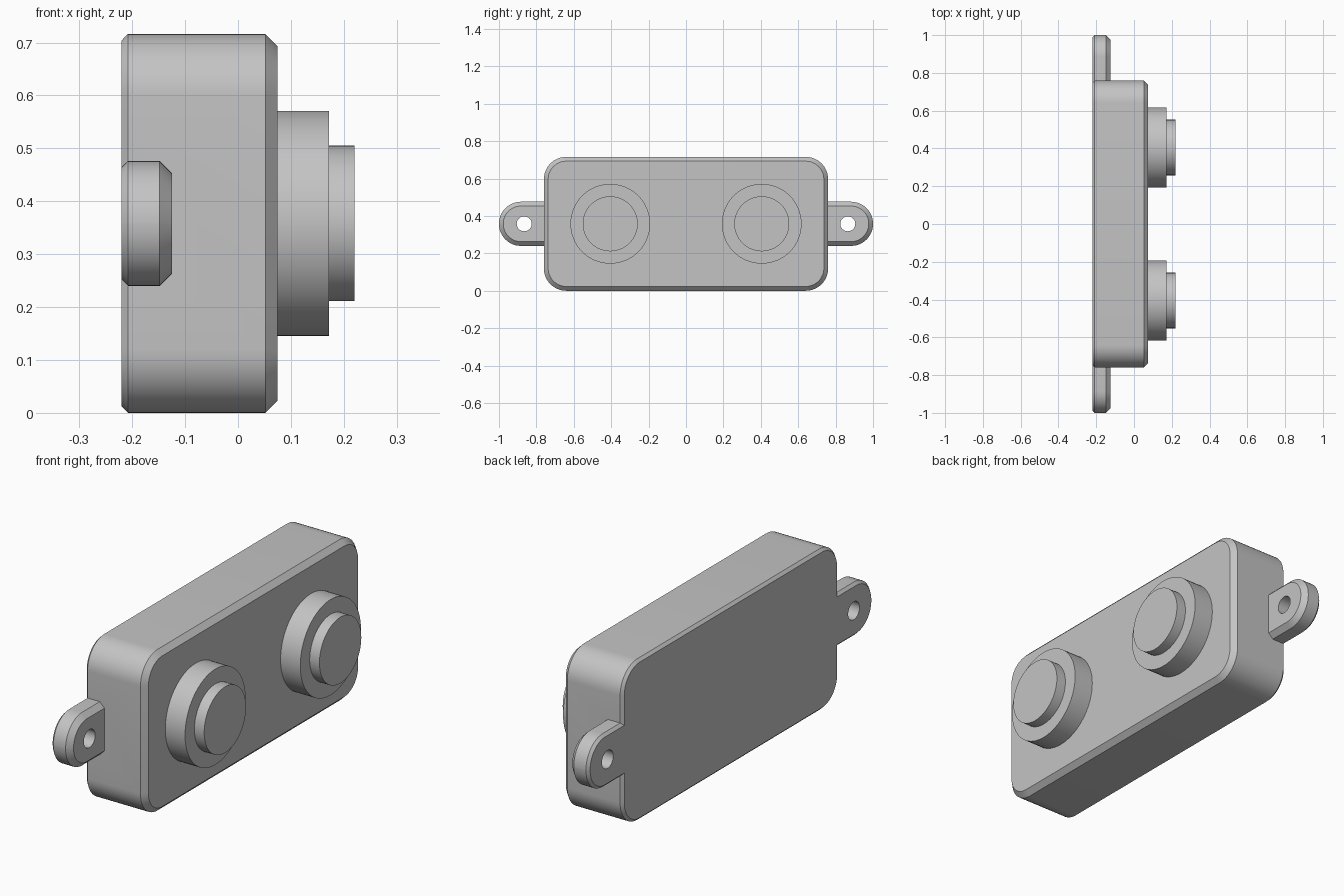
import bpy
import bmesh
from math import cos, sin, pi, radians
from mathutils import Matrix

cube = bpy.data.objects.get("Cube")
if cube:
    bpy.data.objects.remove(cube, do_unlink=True)

MID_Z = 0.358
BACK = -0.22
ARC_STEPS = 12

grey = bpy.data.materials.new("light grey")
grey.use_nodes = True
grey.diffuse_color = (0.55, 0.55, 0.55, 1)
grey.node_tree.nodes["Principled BSDF"].inputs["Base Color"].default_value = grey.diffuse_color


def make_object(name, bm):
    bmesh.ops.recalc_face_normals(bm, faces=bm.faces)
    mesh = bpy.data.meshes.new(name)
    bm.to_mesh(mesh)
    bm.free()
    mesh.materials.append(grey)
    obj = bpy.data.objects.new(name, mesh)
    bpy.context.collection.objects.link(obj)
    return obj


def select_only(obj):
    bpy.ops.object.select_all(action="DESELECT")
    obj.select_set(True)
    bpy.context.view_layer.objects.active = obj


def rounded_outline(half_y, half_z, radius):
    """Rounded rectangle in the y-z plane."""
    points = []
    for quarter, (sy, sz) in enumerate([(1, 1), (-1, 1), (-1, -1), (1, -1)]):
        for i in range(ARC_STEPS + 1):
            a = (quarter + i / ARC_STEPS) * pi / 2
            points.append((sy * (half_y - radius) + radius * cos(a),
                           sz * (half_z - radius) + radius * sin(a)))
    return points


def chamfered_block(name, y, half_y, half_z, radius, front, back_cut=0.012, front_cut=0.023):
    """Rounded slab standing on the back plane, chamfered at both ends."""
    sections = [(BACK, back_cut), (BACK + back_cut, 0),
                (front - front_cut, 0), (front, front_cut)]
    bm = bmesh.new()
    rings = []
    for x, inset in sections:
        outline = rounded_outline(half_y - inset, half_z - inset, radius - inset)
        rings.append([bm.verts.new((x, y + py, MID_Z + pz)) for py, pz in outline])
    for a, b in zip(rings, rings[1:]):
        for i in range(len(a)):
            j = (i + 1) % len(a)
            bm.faces.new((a[i], a[j], b[j], b[i]))
    bm.faces.new(rings[0])
    bm.faces.new(rings[-1])
    return make_object(name, bm)


def cylinder_x(name, y, radius, x0, x1, sides=64):
    """Cylinder lying along x."""
    bm = bmesh.new()
    place = Matrix.Translation(((x0 + x1) / 2, y, MID_Z)) @ Matrix.Rotation(pi / 2, 4, "Y")
    bmesh.ops.create_cone(bm, cap_ends=True, segments=sides, radius1=radius,
                          radius2=radius, depth=x1 - x0, matrix=place)
    return make_object(name, bm)


def combine(target, other, operation):
    mod = target.modifiers.new(operation.lower(), "BOOLEAN")
    mod.operation = operation
    mod.solver = "EXACT"
    mod.object = other
    select_only(target)
    bpy.ops.object.modifier_apply(modifier=mod.name)
    bpy.data.objects.remove(other, do_unlink=True)


# Housing with a drilled mounting ear at each end
housing = chamfered_block("housing", 0, 0.76, 0.358, 0.12, 0.075)
parts = [housing]
for side, sign in (("left", 1), ("right", -1)):
    ear = chamfered_block(side + "_ear", sign * 0.8, 0.2, 0.118, 0.117, -0.125)
    hole = cylinder_x(side + "_ear_hole", sign * 0.865, 0.04, -0.3, 0, 32)
    combine(ear, hole, "DIFFERENCE")
    combine(housing, ear, "UNION")

    # Stepped round sensor barrel on the face
    parts.append(cylinder_x(side + "_barrel", sign * 0.405, 0.213, 0.07, 0.172))
    parts.append(cylinder_x(side + "_barrel_cap", sign * 0.405, 0.147, 0.165, 0.22))

for part in parts:
    select_only(part)
    bpy.ops.object.shade_smooth_by_angle(angle=radians(30))
